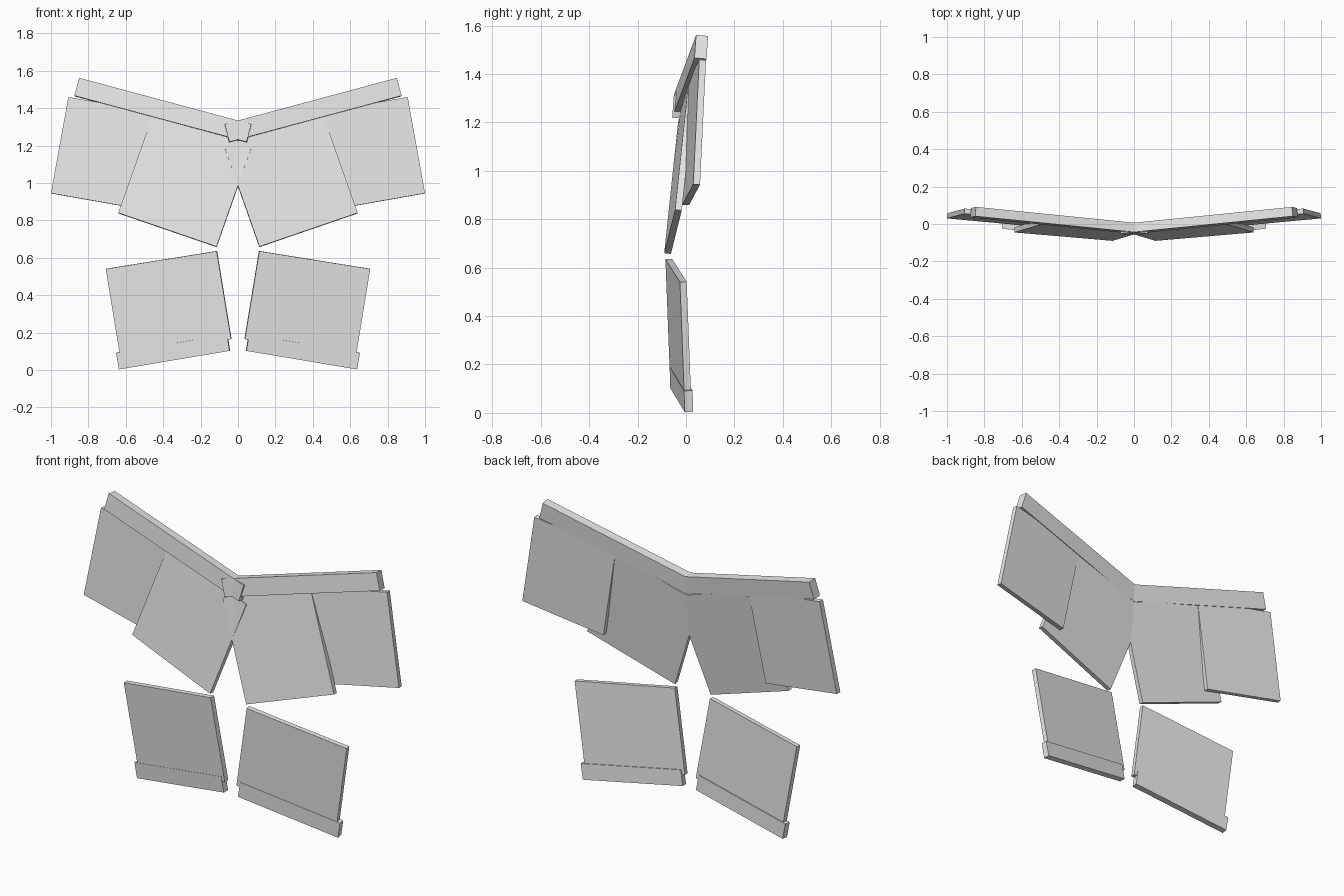
import bpy
import bmesh
from mathutils import Matrix, Vector

cube = bpy.data.objects.get("Cube")
if cube:
    bpy.data.objects.remove(cube)

grey = bpy.data.materials.new("light_grey")
grey.use_nodes = True
grey.diffuse_color = (0.8, 0.8, 0.8, 1)
grey.node_tree.nodes["Principled BSDF"].inputs["Base Color"].default_value = (0.8, 0.8, 0.8, 1)


def slab(name, corner, across, up, depth):
    """Tilted box on each side, from a lower inner front corner and its two neighbours."""
    corner = Vector(corner)
    u = Vector(across) - corner
    v = Vector(up) - corner
    v -= v.project(u)
    n = v.cross(u).normalized() * depth
    centre = corner + (u + v + n) / 2
    place = Matrix((u, n, v)).transposed().to_4x4()
    place.translation = centre
    for side, sign in (("left", 1), ("right", -1)):
        bm = bmesh.new()
        bmesh.ops.create_cube(bm, size=1, matrix=Matrix.Diagonal((sign, 1, 1, 1)) @ place)
        bmesh.ops.recalc_face_normals(bm, faces=bm.faces)
        mesh = bpy.data.meshes.new(f"{side}_{name}")
        bm.to_mesh(mesh)
        bm.free()
        mesh.materials.append(grey)
        obj = bpy.data.objects.new(f"{side}_{name}", mesh)
        bpy.context.collection.objects.link(obj)


# Sloping top rails that cross at the middle
slab("top_rail", (-0.045, -0.057, 1.22), (0.875, 0.035, 1.467), (-0.07, -0.05, 1.315), 0.05)

# Upper panels hanging below the rails, the inner pair in front
slab("inner_upper_panel", (0.115, -0.09, 0.66), (0.64, -0.045, 0.84), (-0.073, -0.033, 1.2), 0.028)
slab("outer_upper_panel", (0.517, -0.015, 0.86), (1.0, 0.03, 0.945), (0.427, 0.01, 1.375), 0.028)

# Lower panels with a thicker rail along the bottom edge
slab("lower_panel", (0.037, -0.067, 0.165), (0.63, -0.007, 0.07), (0.115, -0.085, 0.635), 0.028)
slab("bottom_rail", (0.045, -0.065, 0.102), (0.637, -0.005, 0.003), (0.059, -0.068, 0.19), 0.035)
